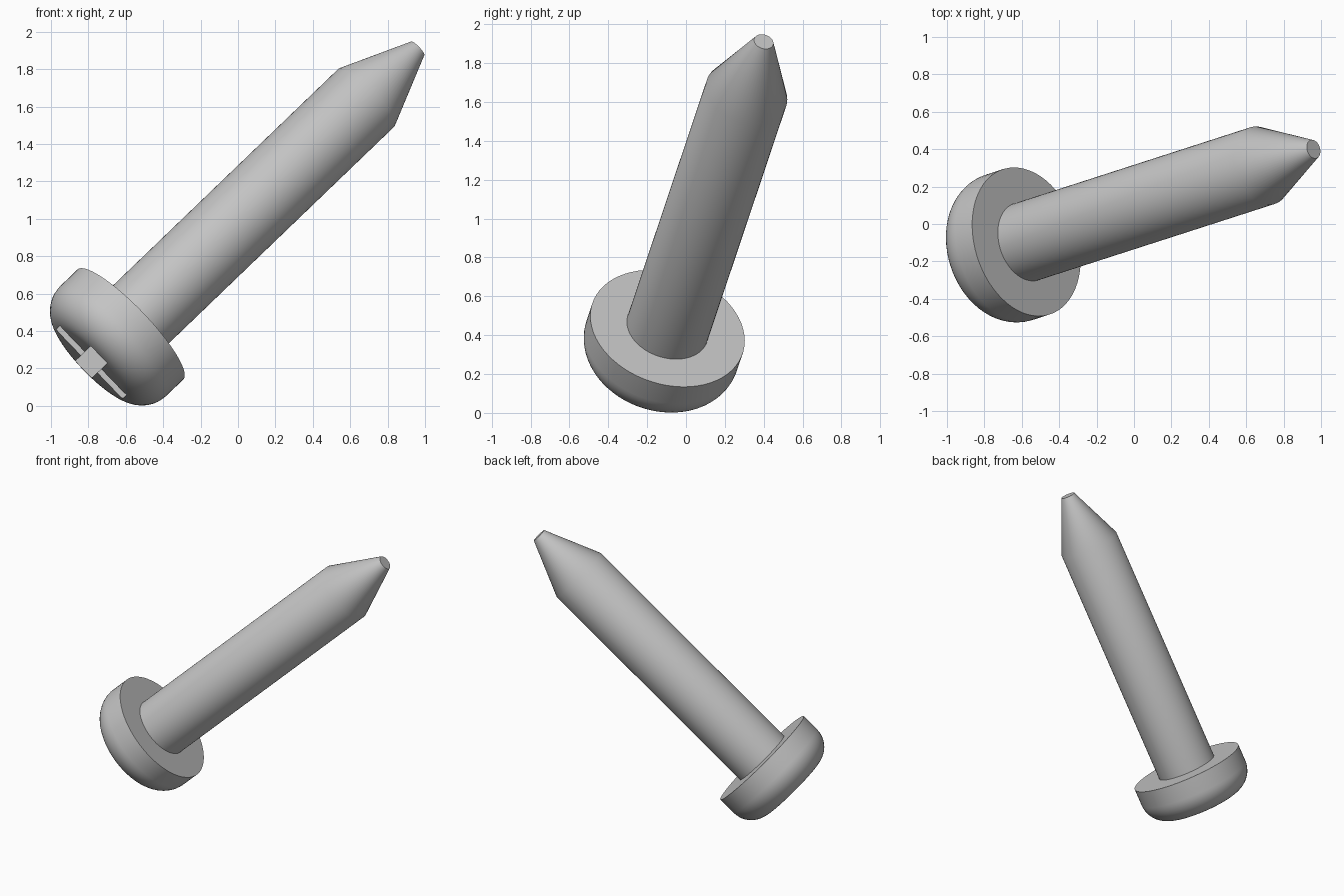
import bpy
import bmesh
import math
from mathutils import Matrix, Vector

cube = bpy.data.objects.get("Cube")
if cube:
    bpy.data.objects.remove(cube, do_unlink=True)

# Tilted frame: local z runs from the head towards the tip
axis = Vector((0.7023, 0.2265, 0.6749)).normalized()
side = Vector((axis.z, 0, -axis.x)).normalized()
up = axis.cross(side)
frame = Matrix((side, up, axis)).transposed().to_4x4()
frame.translation = Vector((-0.575, -0.095, 0.435))

HEAD_R, HEAD_H, ROUND = 0.408, 0.30, 0.17
SHAFT_R, TIP_R, LENGTH, CONE = 0.215, 0.051, 2.186, 0.39
ARM, HALF_W, DEPTH = 0.256, 0.063, 0.16

steel = bpy.data.materials.new("grey steel")
grey = (0.55, 0.55, 0.55, 1)
steel.diffuse_color = grey
steel.use_nodes = True
steel.node_tree.nodes["Principled BSDF"].inputs["Base Color"].default_value = grey


def add_object(name, bm):
    bmesh.ops.recalc_face_normals(bm, faces=bm.faces)
    mesh = bpy.data.meshes.new(name)
    bm.to_mesh(mesh)
    bm.free()
    mesh.materials.append(steel)
    obj = bpy.data.objects.new(name, mesh)
    bpy.context.collection.objects.link(obj)
    obj.matrix_world = frame
    return obj


def lathe(name, profile, steps=64):
    """Turn (radius, height) points around local z."""
    bm = bmesh.new()
    verts = [bm.verts.new((r, 0, z)) for r, z in profile]
    edges = [bm.edges.new(pair) for pair in zip(verts, verts[1:])]
    bmesh.ops.spin(bm, geom=verts + edges, cent=(0, 0, 0), axis=(0, 0, 1),
                   angle=math.tau, steps=steps)
    bmesh.ops.remove_doubles(bm, verts=bm.verts, dist=1e-5)
    return add_object(name, bm)


def smooth(obj):
    bpy.ops.object.select_all(action="DESELECT")
    obj.select_set(True)
    bpy.context.view_layer.objects.active = obj
    bpy.ops.object.shade_smooth_by_angle(angle=math.radians(30))


# Shaft with a blunt cone point, sunk slightly into the head
shaft = lathe("shaft", [(0, -0.02), (SHAFT_R, -0.02), (SHAFT_R, LENGTH - CONE),
                        (TIP_R, LENGTH), (0, LENGTH)])

# Pan head with a rounded rim
rim = []
for i in range(13):
    a = math.pi / 2 * i / 12
    rim.append((HEAD_R - ROUND + ROUND * math.cos(a),
                -(HEAD_H - ROUND) - ROUND * math.sin(a)))
head = lathe("head", [(0, 0), (HEAD_R, 0)] + rim + [(0, -HEAD_H)])

# Cross-shaped cutter for the driver recess
bm = bmesh.new()
outline = []
for k in range(4):
    turn = Matrix.Rotation(k * math.pi / 2, 3, "Z")
    for x, y in ((ARM, -HALF_W), (ARM, HALF_W), (HALF_W, HALF_W)):
        outline.append(bm.verts.new(turn @ Vector((x, y, -HEAD_H - 0.1))))
face = bm.faces.new(outline)
grown = bmesh.ops.extrude_face_region(bm, geom=[face])["geom"]
bmesh.ops.translate(bm, vec=(0, 0, DEPTH + 0.1),
                    verts=[v for v in grown if isinstance(v, bmesh.types.BMVert)])
cutter = add_object("recess_cutter", bm)
cutter.hide_render = True

# Cut the recess, then drop the cutter
cut = head.modifiers.new("recess", "BOOLEAN")
cut.operation = "DIFFERENCE"
cut.solver = "EXACT"
cut.object = cutter
bpy.context.view_layer.update()
bpy.context.view_layer.objects.active = head
bpy.ops.object.modifier_apply(modifier=cut.name)
bpy.data.objects.remove(cutter, do_unlink=True)

for part in (shaft, head):
    smooth(part)
